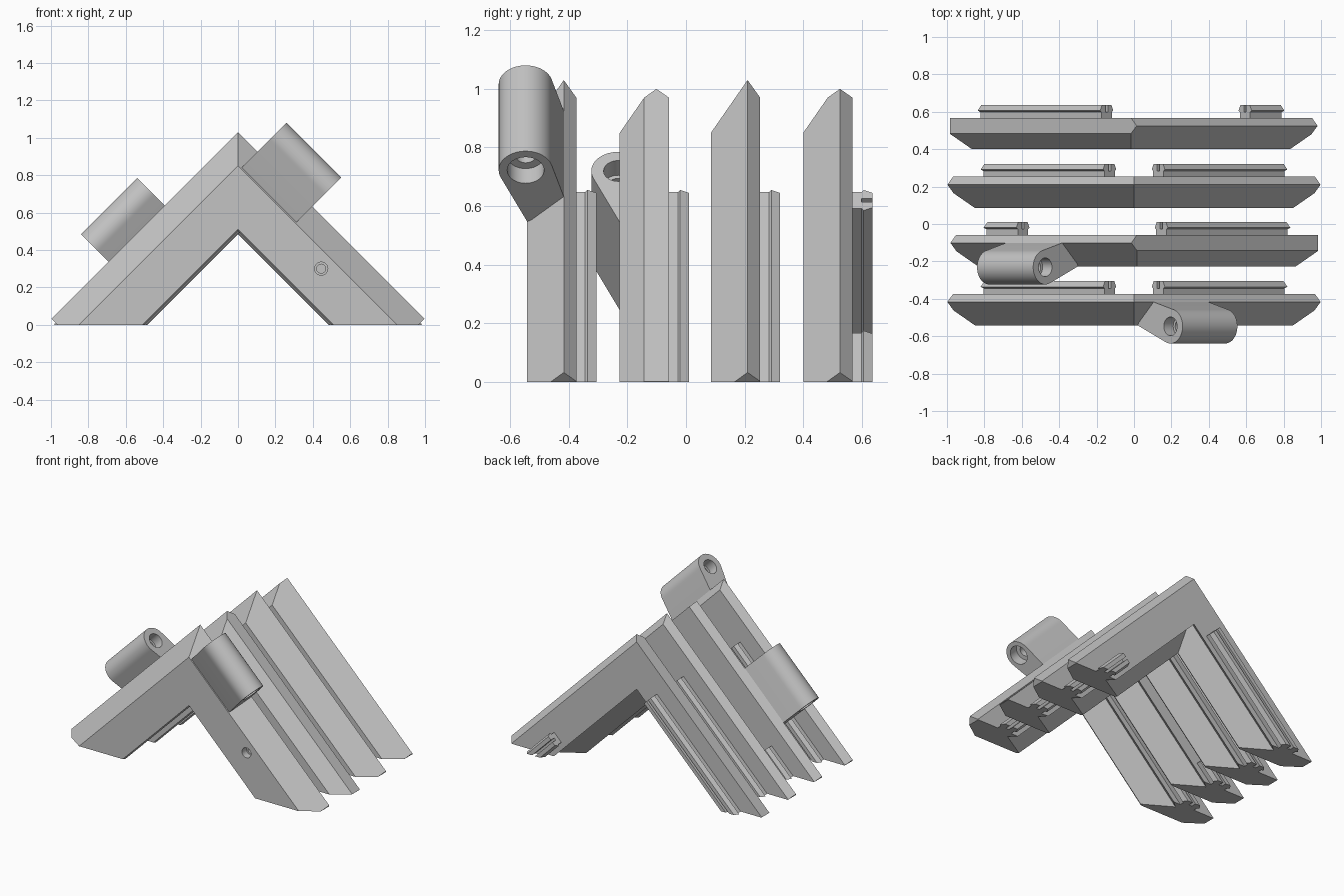
import bpy, bmesh, math
from mathutils import Vector

cube = bpy.data.objects.get("Cube")
if cube:
    bpy.data.objects.remove(cube, do_unlink=True)

grey = bpy.data.materials.new("plain grey")
grey.use_nodes = True
COLOUR = (0.55, 0.55, 0.55, 1)
grey.diffuse_color = COLOUR
grey.node_tree.nodes["Principled BSDF"].inputs["Base Color"].default_value = COLOUR
THICK = 0.168


def finish(bm, name, shift=0):
    bmesh.ops.translate(bm, verts=bm.verts, vec=(shift, 0, 0))
    bmesh.ops.recalc_face_normals(bm, faces=bm.faces)
    mesh = bpy.data.meshes.new(name)
    bm.to_mesh(mesh)
    bm.free()
    mesh.materials.append(grey)
    ob = bpy.data.objects.new(name, mesh)
    bpy.context.collection.objects.link(ob)
    return ob


def trim(bm, co, no):
    """Cut away everything on the normal's side and cap the cut."""
    geom = bm.verts[:] + bm.edges[:] + bm.faces[:]
    bmesh.ops.bisect_plane(bm, geom=geom, plane_co=co, plane_no=no,
                           clear_outer=True, dist=1e-5)
    bmesh.ops.holes_fill(bm, edges=[e for e in bm.edges if e.is_boundary])


def arm_point(side, y, c, s):
    """c: height across the sloping arm, s: distance down along it."""
    return Vector((side * (c + s) / 2, y, (c - s) / 2))


def loft(bm, rings):
    loops = [[bm.verts.new(p) for p in ring] for ring in rings]
    n = len(loops[0])
    for a, b in zip(loops, loops[1:]):
        for i in range(n):
            j = (i + 1) % n
            bm.faces.new((a[i], a[j], b[j], b[i]))
    bm.faces.new(loops[0])
    bm.faces.new(loops[-1][::-1])


def chevron(name, y0, flat_side, shift):
    # ridge on the outer edge, matching groove along the inner edge
    section = [(0, 0.512), (0, 0.85), (0.125, 1.03), (THICK, 0.97),
               (THICK, 0.64), (0.125, 0.69), (0.012, 0.5)]
    bm = bmesh.new()
    loft(bm, [[(-c, y0 + y, 0) for y, c in section],
              [(0, y0 + y, c) for y, c in section],
              [(c, y0 + y, 0) for y, c in section]])
    # square off the tips of both arms
    for side in (-1, 1):
        trim(bm, (side * 0.965, 0, 0), (side, 0, -1))
    # plane the ridge off one arm
    if flat_side:
        trim(bm, (0, 0, 0.97), (flat_side, 0, 1))
    return finish(bm, name, shift)


def rail(name, side, y_back, s_top, shift):
    half = [(-0.01, 0.055), (0.03, 0.055), (0.038, 0.07), (0.068, 0.05),
            (0.068, 0.012), (0.03, 0.012)]
    section = half + [(y, -c) for y, c in reversed(half)]
    bm = bmesh.new()
    loft(bm, [[arm_point(side, y_back + y, 0.75 + c, s) for y, c in section]
              for s in (s_top, 1.0)])
    trim(bm, (0, 0, 0), (0, 0, -1))
    return finish(bm, name, shift)


def cylinder(name, a, b, radius):
    axis = b - a
    bm = bmesh.new()
    bmesh.ops.create_cone(bm, cap_ends=True, segments=40, radius1=radius,
                          radius2=radius, depth=axis.length)
    bm.transform(axis.to_track_quat("Z", "Y").to_matrix().to_4x4())
    bmesh.ops.translate(bm, verts=bm.verts, vec=(a + b) / 2)
    return finish(bm, name)


def drill(ob, a, b, radius):
    cutter = cylinder("cutter", a, b, radius)
    cutter.hide_render = True
    mod = ob.modifiers.new("hole", "BOOLEAN")
    mod.object, mod.operation, mod.solver = cutter, "DIFFERENCE", "EXACT"
    bpy.context.view_layer.objects.active = ob
    bpy.ops.object.modifier_apply(modifier=mod.name)
    bpy.data.objects.remove(cutter, do_unlink=True)


def barrel(name, side, y0, s0, s1, shift):
    yc, cc, r, root2 = y0 - 0.005, 1.21, 0.092, math.sqrt(2)
    outline = [(y0, 0.86), (y0 + 0.125, 1.03), (y0 + 0.1, 0.93)]
    for i in range(48):
        t = math.tau * i / 48
        outline.append((yc + r * math.cos(t), cc + root2 * r * math.sin(t)))
    bm = bmesh.new()
    for s in (s0, s1):
        for y, c in outline:
            bm.verts.new(arm_point(side, y, c, s))
    bmesh.ops.convex_hull(bm, input=bm.verts[:])
    bmesh.ops.dissolve_limit(bm, angle_limit=0.01, verts=bm.verts[:], edges=bm.edges[:])
    ob = finish(bm, name, shift)
    # through hole with a wider bore at each end
    offset = Vector((shift, 0, 0))
    for lo, hi, radius in ((s0 - 0.1, s1 + 0.1, 0.035), (s0 - 0.1, s0 + 0.1, 0.05),
                           (s1 - 0.1, s1 + 0.1, 0.063)):
        drill(ob, arm_point(side, yc, cc, lo) + offset,
              arm_point(side, yc, cc, hi) + offset, radius)
    bpy.ops.object.select_all(action="DESELECT")
    ob.select_set(True)
    bpy.context.view_layer.objects.active = ob
    bpy.ops.object.shade_smooth_by_angle(angle=math.radians(25))
    return ob


# four chevrons, front to back: front y, flattened arm, short-railed arm, x shift
LONG, SHORT = -0.49, 0.47
SHIFT = 0.016
rows = [(-0.542, 0, 0, 0), (-0.226, 1, -1, SHIFT), (0.085, 0, 0, 0), (0.4, -1, 1, -SHIFT)]
for i, (y0, flat, short, shift) in enumerate(rows, 1):
    body = chevron(f"chevron_{i}", y0, flat, shift)
    if i == 1:
        # stepped screw hole in the front chevron
        hole = Vector((0.445, y0, 0.3))
        for depth, radius in ((0.14, 0.024), (0.05, 0.035)):
            drill(body, hole - Vector((0, 0.05, 0)), hole + Vector((0, depth, 0)), radius)
    for side, word in ((1, "left"), (-1, "right")):
        rail(f"rail_{i}_{word}", side, y0 + THICK, SHORT if side == short else LONG, shift)

# barrels on the outer edges of the two front chevrons
barrel("left_barrel", 1, rows[0][0], -0.82, -0.235, 0)
barrel("right_barrel", -1, rows[1][0], -0.23, 0.37, SHIFT)
